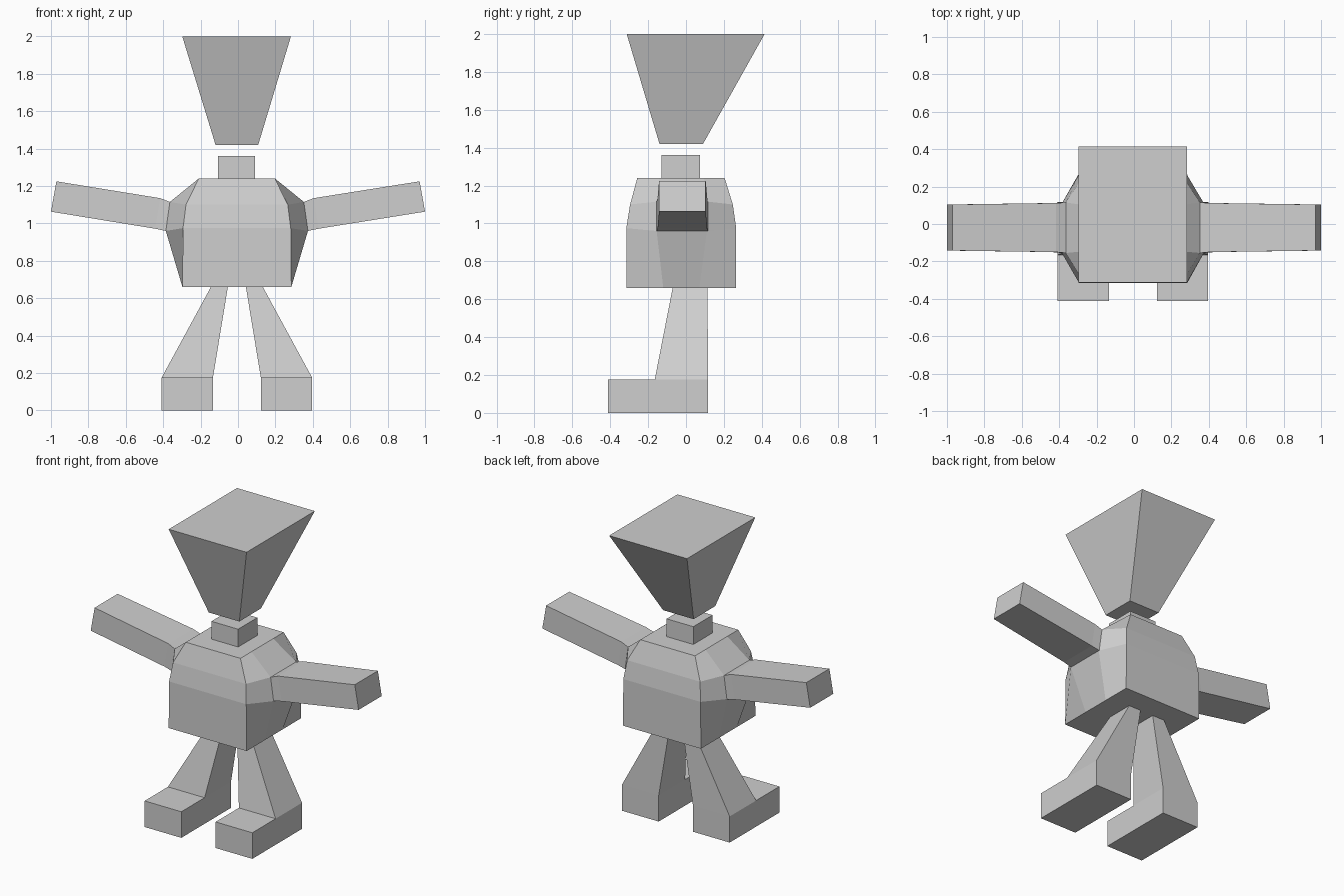
import bpy
import bmesh

if "Cube" in bpy.data.objects:
    bpy.data.objects.remove(bpy.data.objects["Cube"], do_unlink=True)

# Single light grey material
grey = bpy.data.materials.new("light_grey")
grey.use_nodes = True
colour = (0.62, 0.62, 0.62, 1.0)
grey.diffuse_color = colour
grey.node_tree.nodes["Principled BSDF"].inputs["Base Color"].default_value = colour


def loft(rings):
    """Skin a stack of equal-length rings and cap both ends."""
    bm = bmesh.new()
    rows = [[bm.verts.new(p) for p in ring] for ring in rings]
    n = len(rows[0])
    for low, high in zip(rows, rows[1:]):
        for i in range(n):
            j = (i + 1) % n
            bm.faces.new((low[i], low[j], high[j], high[i]))
    bm.faces.new(rows[0][::-1])
    bm.faces.new(rows[-1])
    return bm


def finish(name, bm):
    bmesh.ops.recalc_face_normals(bm, faces=bm.faces)
    mesh = bpy.data.meshes.new(name)
    bm.to_mesh(mesh)
    bm.free()
    mesh.materials.append(grey)
    obj = bpy.data.objects.new(name, mesh)
    bpy.context.collection.objects.link(obj)
    return obj


def rect(x0, x1, y0, y1, z):
    return [(x0, y0, z), (x1, y0, z), (x1, y1, z), (x0, y1, z)]


MID = -0.006  # the figure's centre line


def torso_ring(z, half, y0, y1, bulge, m0, m1, zm):
    """Rectangle with two extra points bulging out on each side."""
    a, b = MID - half, MID + half
    c, d = MID - bulge, MID + bulge
    return [(a, y0, z), (b, y0, z), (d, m0, zm), (d, m1, zm),
            (b, y1, z), (a, y1, z), (c, m1, zm), (c, m0, zm)]


# Torso
finish("torso", loft([
    torso_ring(0.66, 0.291, -0.315, 0.265, 0.291, -0.12, 0.07, 0.66),
    torso_ring(0.975, 0.288, -0.315, 0.265, 0.38, -0.155, 0.11, 0.96),
    torso_ring(1.10, 0.272, -0.295, 0.247, 0.358, -0.155, 0.115, 1.115),
    torso_ring(1.24, 0.204, -0.257, 0.204, 0.204, -0.14, 0.093, 1.24),
]))

# Neck and floating head
finish("neck", loft([rect(-0.107, 0.092, -0.13, 0.075, z) for z in (1.23, 1.36)]))
finish("head", loft([rect(-0.12, 0.108, -0.14, 0.09, 1.42),
                     rect(-0.298, 0.283, -0.313, 0.415, 2.0)]))


def arm_ring(s, shift, x_low, z_low, x_top, z_top, y0, y1):
    low, top = s * x_low + shift, s * x_top + shift
    return [(low, y0, z_low), (low, y1, z_low), (top, y1, z_top), (top, y0, z_top)]


for side, s in (("left", 1), ("right", -1)):
    # Arm: shoulder, short collar, then straight out to the tip
    finish(side + "_arm", loft([
        arm_ring(s, MID, 0.38, 0.96, 0.358, 1.115, -0.155, 0.115),
        arm_ring(s, MID, 0.437, 0.972, 0.41, 1.135, -0.15, 0.112),
        arm_ring(s, 0, 1.0, 1.063, 0.971, 1.225, -0.142, 0.104),
    ]))

    # Leg: ankle block tapering up to the hip
    def span(inner, outer):
        return sorted((MID + s * inner, MID + s * outer))

    sole = span(0.128, 0.402)
    leg = loft([
        rect(*sole, -0.165, 0.117, 0),
        rect(*sole, -0.165, 0.117, 0.176),
        rect(*span(0.048, 0.138), -0.07, 0.113, 0.662),
    ])
    # Foot: pull the front of the ankle block forward
    front = next(f for f in leg.faces
                 if all(abs(v.co.y + 0.165) < 0.001 for v in f.verts))
    toe = bmesh.ops.extrude_discrete_faces(leg, faces=[front])["faces"][0]
    for v in toe.verts:
        v.co.y = -0.413
    finish(side + "_leg", leg)
